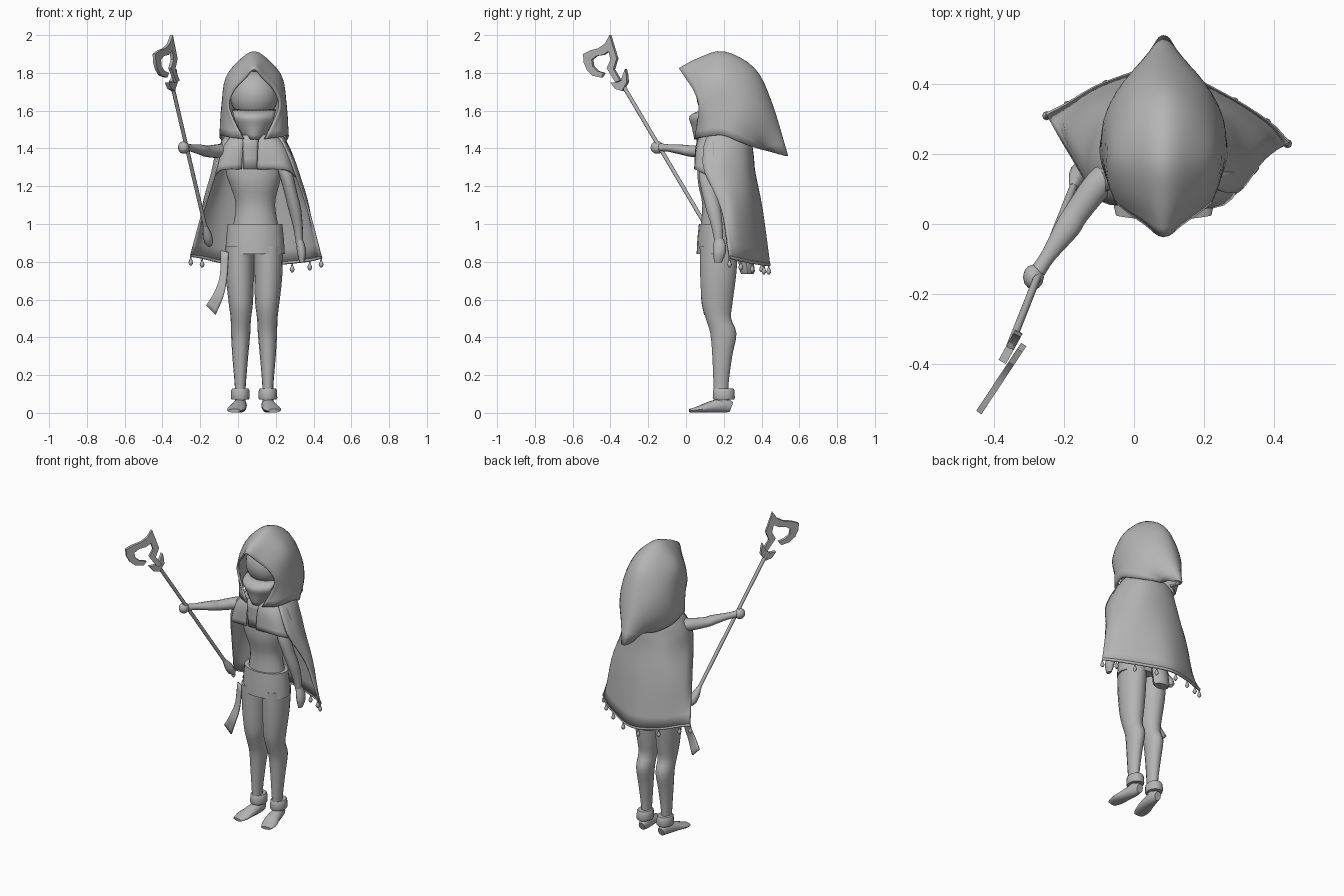
import bpy, bmesh, math
from mathutils import Vector as V

CX = 0.085  # body centre line
grey = bpy.data.materials.new("plain_grey")
grey.diffuse_color = (0.46, 0.46, 0.46, 1)


def finish(name, bm, angle=40, solid=0):
    bmesh.ops.recalc_face_normals(bm, faces=bm.faces)
    me = bpy.data.meshes.new(name)
    bm.to_mesh(me)
    bm.free()
    me.materials.append(grey)
    ob = bpy.data.objects.new(name, me)
    bpy.context.collection.objects.link(ob)
    if solid:
        m = ob.modifiers.new("thickness", 'SOLIDIFY')
        m.thickness, m.offset = solid, 0
    bpy.ops.object.select_all(action='DESELECT')
    ob.select_set(True)
    bpy.context.view_layer.objects.active = ob
    bpy.ops.object.shade_smooth_by_angle(angle=math.radians(angle))
    return ob


def spline(pts, n):
    """Catmull-Rom curve through the points, n steps per span."""
    p = [V(q) for q in pts]
    p = [2 * p[0] - p[1]] + p + [2 * p[-1] - p[-2]]
    out = []
    for i in range(1, len(p) - 2):
        a, b, c, d = p[i - 1:i + 3]
        for k in range(n):
            t = k / n
            out.append(0.5 * (2 * b + (c - a) * t + (2 * a - 5 * b + 4 * c - d) * t * t
                              + (3 * b - a - 3 * c + d) * t ** 3))
    return out + [p[-2]]


def bridge(bm, rows, loop=False):
    vs = [[bm.verts.new(q) for q in r] for r in rows]
    n = len(rows[0])
    for a, b in zip(vs, vs[1:]):
        for j in range(n if loop else n - 1):
            k = (j + 1) % n
            bm.faces.new((a[j], a[k], b[k], b[j]))
    return vs


def cloth(name, rows, n=4, solid=0.012):
    """Smooth sheet through rows of points."""
    rows = [spline(r, n) for r in rows]
    cols = [spline(c, n) for c in zip(*rows)]
    bm = bmesh.new()
    bridge(bm, cols)
    return finish(name, bm, 50, solid)


def tube(name, secs, flat=False, sides=14, n=3, angle=50):
    """Loft of ellipses (x, y, z, rx, ry); flat keeps the rings level."""
    cs = [V(s[:3]) for s in secs]
    rad = [V((s[3], s[4], 0)) for s in secs]
    if n > 1:
        cs, rad = spline(cs, n), spline(rad, n)
    rows = []
    for i, c in enumerate(cs):
        side, up = V((1, 0, 0)), V((0, 1, 0))
        if not flat:
            t = (cs[min(i + 1, len(cs) - 1)] - cs[max(i - 1, 0)]).normalized()
            side = t.cross(V((0, 0, 1))).normalized()
            up = side.cross(t)
        rows.append([c + side * rad[i].x * math.cos(a) + up * rad[i].y * math.sin(a)
                     for a in (2 * math.pi * k / sides for k in range(sides))])
    bm = bmesh.new()
    vs = bridge(bm, rows, True)
    bm.faces.new(vs[0])
    bm.faces.new(vs[-1])
    return finish(name, bm, angle)


def ball(name, c, r, seg=12):
    bm = bmesh.new()
    bmesh.ops.create_uvsphere(bm, u_segments=seg, v_segments=max(6, seg // 2 + 2), radius=1)
    for v in bm.verts:
        v.co = V((v.co.x * r[0], v.co.y * r[1], v.co.z * r[2])) + V(c)
    return finish(name, bm, 60)


# legs, cuffs and feet
for s, side in ((-1, "right"), (1, "left")):
    X = lambda d: CX + s * d
    tube(side + "_leg", [(X(.077), .175, .88, .077, .105), (X(.075), .17, .72, .074, .097),
         (X(.07), .165, .58, .064, .083), (X(.07), .172, .5, .054, .069),
         (X(.071), .198, .42, .051, .071), (X(.073), .192, .3, .042, .054),
         (X(.073), .185, .14, .029, .04), (X(.073), .19, .05, .029, .04)], True)
    tube(side + "_ankle_cuff", [(X(.073), .2, .07, .046, .056), (X(.073), .2, .08, .05, .06),
         (X(.073), .2, .12, .048, .058), (X(.073), .2, .13, .042, .052)], True, n=1)
    tube(side + "_foot", [(X(.07), .24, .03, .022, .028), (X(.072), .2, .04, .034, .04),
         (X(.085), .12, .029, .043, .029), (X(.098), .065, .018, .047, .017),
         (X(.105), .02, .011, .032, .01)], n=2)

# torso, neck and hip wrap
tube("torso", [(.095, .165, .96, .125, .09), (.092, .165, 1.1, .104, .08),
     (.088, .16, 1.2, .128, .095), (CX, .16, 1.26, .146, .1), (CX, .165, 1.33, .15, .1),
     (CX, .18, 1.4, .12, .09), (CX, .19, 1.45, .065, .065), (CX, .19, 1.58, .055, .055)], True, 18)
tube("hip_wrap", [(.09, .168, .84, .158, .112), (.09, .168, .92, .153, .108),
     (.09, .168, 1.0, .145, .1), (.09, .168, 1.0, .118, .08)], True, 20, 1)
tube("back_pouch", [(.06, .325, .735, .05, .032), (.06, .325, .75, .058, .04),
     (.06, .31, .85, .058, .04), (.06, .29, .88, .04, .03)], True, 8, 1)

# hanging sash
cloth("sash", [[(-.09, .13, .86), (-.05, .11, .85)], [(-.095, .11, .73), (-.06, .1, .7)],
               [(-.125, .09, .64), (-.08, .085, .61)], [(-.168, .1, .57), (-.118, .1, .52)]], 4, .01)

# raised arm gripping the staff
tube("raised_arm", [(-.03, .17, 1.385, .045, .045), (-.1, .115, 1.385, .042, .038),
     (-.165, .03, 1.385, .036, .03), (-.19, -.01, 1.392, .036, .028),
     (-.245, -.09, 1.402, .022, .02), (-.275, -.135, 1.405, .022, .022)])
ball("raised_hand", (-.288, -.152, 1.405), (.03, .036, .033))
# lowered arm
tube("lowered_arm", [(.215, .14, 1.37, .035, .045), (.252, .115, 1.27, .037, .048),
     (.278, .125, 1.17, .034, .042), (.3, .145, 1.08, .034, .04),
     (.318, .165, .98, .025, .03), (.325, .175, .89, .018, .022)], True)
tube("lowered_hand", [(.325, .175, .92, .018, .026), (.333, .178, .88, .024, .036),
     (.338, .175, .84, .023, .034), (.338, .17, .795, .012, .02)], True, 10)

# cape
hem = [(-.25, .31, .835), (-.19, .34, .825), (-.08, .4, .8), (CX, .44, .785),
       (.25, .37, .795), (.38, .29, .81), (.44, .23, .825)]
lvl = lambda z, pts: [(x, y, z) for x, y in pts]
cloth("cape", [
    lvl(1.49, [(-.03, .13), (-.045, .2), (0, .275), (CX, .3), (.17, .275), (.215, .2), (.2, .13)]),
    lvl(1.43, [(-.065, .1), (-.085, .2), (-.035, .305), (CX, .34), (.205, .305), (.255, .2), (.235, .1)]),
    lvl(1.36, [(-.1, .09), (-.115, .2), (-.05, .315), (CX, .353), (.22, .315), (.285, .2), (.27, .09)]),
    lvl(1.27, [(-.12, .1), (-.135, .2), (-.07, .325), (CX, .362), (.24, .32), (.315, .2), (.305, .1)]),
    lvl(1.08, [(-.18, .2), (-.18, .27), (-.09, .36), (CX, .4), (.26, .34), (.365, .25), (.37, .185)]),
    hem])
edge = spline(hem, 4)
tube("hem_trim", [(*p, .009, .009) for p in edge], sides=8, n=1)
for i in (0, 4, 8, 11, 14, 17, 20, 24):
    p = edge[i]
    tube("hem_drop_%d" % i, [(p.x, p.y, p.z, .004, .004), (p.x, p.y, p.z - .02, .005, .005),
         (p.x, p.y, p.z - .04, .013, .013), (p.x, p.y, p.z - .055, .004, .004)], True, 8, 2)

# front shoulder panels joining the cape at the sides
cloth("right_shoulder_panel", [
    [(.03, .08, 1.47), (0, .1, 1.475), (-.035, .15, 1.48)],
    [(.025, .06, 1.4), (-.06, .075, 1.4), (-.1, .16, 1.4)],
    [(.02, .06, 1.29), (-.09, .068, 1.285), (-.136, .16, 1.24)]])
cloth("left_shoulder_panel", [
    [(.11, .075, 1.47), (.17, .1, 1.475), (.205, .15, 1.48)],
    [(.105, .055, 1.4), (.22, .07, 1.4), (.27, .15, 1.4)],
    [(.1, .05, 1.29), (.255, .058, 1.285), (.316, .15, 1.24)]])
cloth("collar_panel", [[(.025, .07, 1.47), (.065, .06, 1.47), (.105, .07, 1.47)],
                       [(.03, .068, 1.29), (.065, .062, 1.29), (.1, .068, 1.29)]], 3)

# hood: each row is an arch (half width, y, z) from crown to lower edge
arches = [
    [(0, -.035, 1.82), (.05, .0, 1.77), (.112, .045, 1.7), (.132, .07, 1.61), (.055, .05, 1.45)],
    [(0, .07, 1.875), (.07, .085, 1.83), (.135, .11, 1.745), (.155, .12, 1.62), (.135, .09, 1.46)],
    [(0, .2, 1.908), (.078, .2, 1.86), (.146, .2, 1.77), (.166, .2, 1.63), (.176, .19, 1.47)],
    [(0, .36, 1.82), (.075, .34, 1.79), (.135, .32, 1.7), (.165, .3, 1.58), (.165, .27, 1.44)],
    [(0, .45, 1.64), (.055, .44, 1.62), (.1, .415, 1.575), (.12, .385, 1.5), (.11, .35, 1.41)],
    [(0, .535, 1.36), (.015, .525, 1.362), (.03, .49, 1.37), (.035, .45, 1.385), (.03, .4, 1.4)]]
cloth("hood", [[(CX - w, y, z) for w, y, z in a[::-1]] + [(CX + w, y, z) for w, y, z in a[1:]]
               for a in arches])
ball("head", (CX, .18, 1.68), (.128, .125, .13), 24)
# veil tucked under the chin
cloth("face_veil", [[(CX + w * k, y + .055 * k * k, z) for k in (-1, -.5, 0, .5, 1)]
                    for w, y, z in ((.115, .09, 1.6), (.105, .025, 1.57), (.085, .035, 1.52), (.045, .05, 1.45))], 3)

# staff shaft and pommel
at = lambda z: V((-.345 + (1.72 - z) * .234, -.325 + (1.72 - z) * .59, z))
tube("staff_shaft", [(*at(z), .011, .011) for z in (.93, 1.4, 1.76)], sides=8, n=1)
tube("staff_pommel", [(*at(z), r, r) for z, r in ((.885, .012), (.91, .026), (.945, .025), (.99, .012))],
     sides=8, n=1)


def blade(name, outline, x0, slope, t):
    """Flat plate cut from a (y, z) outline in the staff's plane."""
    bm = bmesh.new()
    f = bm.faces.new([bm.verts.new((x0 + slope * (y + .4), y, z)) for y, z in outline])
    off = V((1, -slope, 0)).normalized() * t
    bmesh.ops.translate(bm, verts=bm.verts, vec=-off / 2)
    ext = bmesh.ops.extrude_face_region(bm, geom=[f])["geom"]
    bmesh.ops.translate(bm, verts=[g for g in ext if isinstance(g, bmesh.types.BMVert)], vec=off)
    bmesh.ops.triangulate(bm, faces=[g for g in bm.faces if len(g.verts) > 4])
    finish(name, bm, 30)


# staff head: hooked crescent and barbed fork
blade("staff_crescent", [(-.4, 2.0), (-.425, 1.955), (-.46, 1.93), (-.5, 1.92), (-.54, 1.9), (-.537, 1.855),
      (-.52, 1.815), (-.49, 1.785), (-.445, 1.775), (-.43, 1.8), (-.465, 1.81), (-.49, 1.835),
      (-.495, 1.87), (-.47, 1.89), (-.435, 1.895), (-.405, 1.915), (-.395, 1.87), (-.415, 1.825),
      (-.37, 1.75), (-.345, 1.76), (-.38, 1.82), (-.362, 1.875)], -.352, .66, .018)
blade("staff_fork", [(-.318, 1.82), (-.335, 1.775), (-.355, 1.75), (-.395, 1.75), (-.37, 1.715),
      (-.335, 1.705), (-.308, 1.75), (-.31, 1.785)], -.38, .55, .024)
